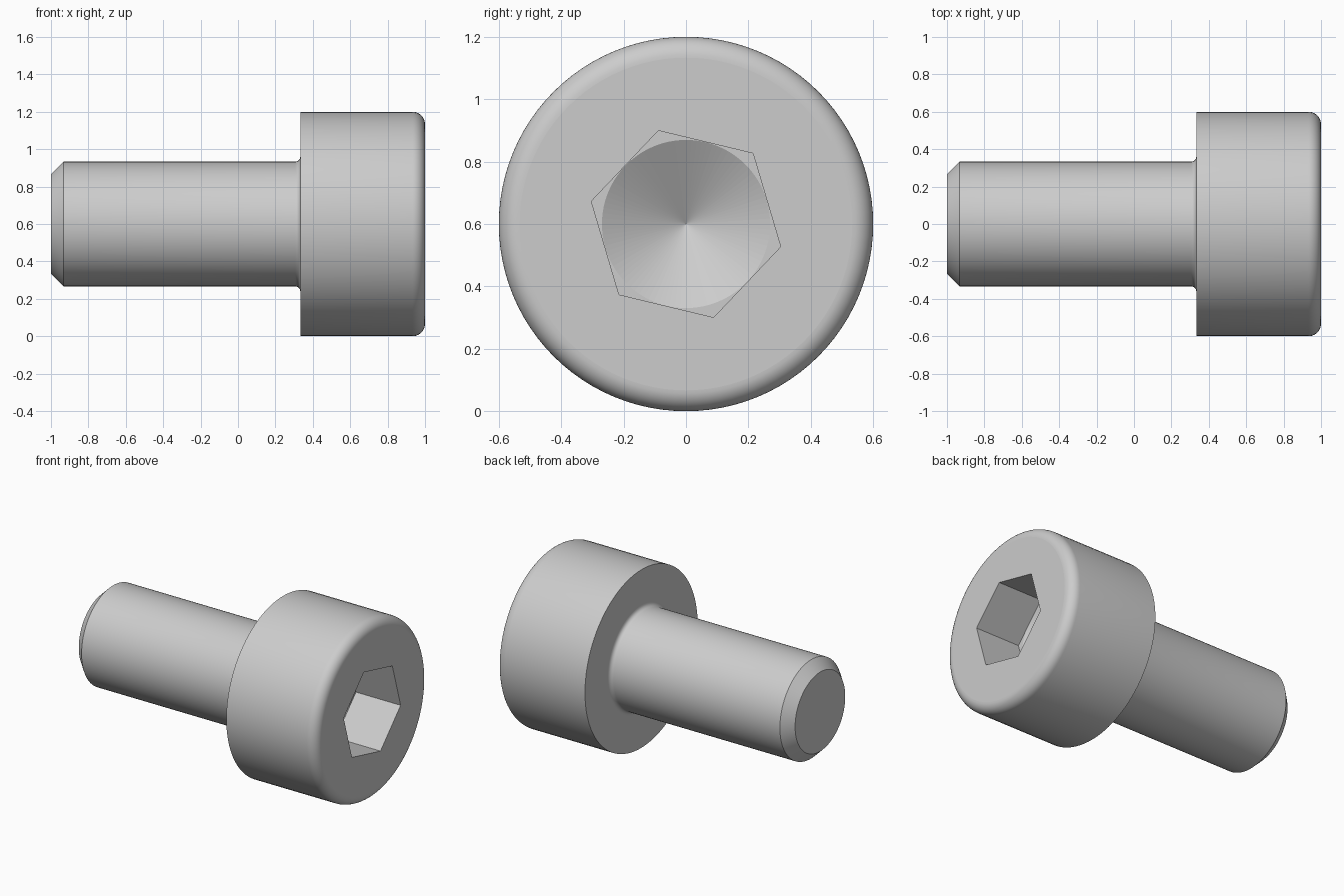
import bpy, bmesh, math

if "Cube" in bpy.data.objects:
    bpy.data.objects.remove(bpy.data.objects["Cube"])

SEG = 96
AXIS_Z = 0.6          # height of the screw axis
HEX_R, HEX_TURN = 0.312, math.radians(-13.5)
SOCKET_X, DRILL_R = 0.667, 0.2695

steel = bpy.data.materials.new("steel grey")
steel.diffuse_color = (0.604, 0.604, 0.604, 1)
steel.use_nodes = True
steel.node_tree.nodes["Principled BSDF"].inputs["Base Color"].default_value = steel.diffuse_color

bm = bmesh.new()


def ring(x, r, n=SEG, turn=0.0):
    """Closed loop of vertices around the screw axis."""
    return [bm.verts.new((x, r * math.cos(turn + 2 * math.pi * i / n),
                          AXIS_Z + r * math.sin(turn + 2 * math.pi * i / n)))
            for i in range(n)]


def skin(a, b, smooth=True):
    """Quads between two loops of equal count."""
    n = len(a)
    for i in range(n):
        f = bm.faces.new((a[i], a[(i + 1) % n], b[(i + 1) % n], b[i]))
        f.smooth = smooth


def loop_edges(loop):
    out = []
    for a, b in zip(loop, loop[1:] + loop[:1]):
        out.append(bm.edges.get((a, b)) or bm.edges.new((a, b)))
    return out


def fill_between(outer, inner):
    """Flat face with a hole."""
    bmesh.ops.triangle_fill(bm, use_beauty=True, use_dissolve=False,
                            edges=loop_edges(outer) + loop_edges(inner))


def arc(cx, cr, rad, a0, a1, n):
    return [(cx + rad * math.cos(math.radians(a0 + (a1 - a0) * i / n)),
             cr + rad * math.sin(math.radians(a0 + (a1 - a0) * i / n)))
            for i in range(n + 1)]


# Outer profile (x, radius): chamfered tip, shank, neck fillet, head, rounded rim
profile = [(-1.0, 0.267), (-0.933, 0.333)]
profile += arc(0.306, 0.36, 0.027, -90, 0, 5)
profile += [(0.333, 0.6)]
profile += arc(0.933, 0.533, 0.067, 90, 0, 10)
rings = [ring(x, r) for x, r in profile]
for a, b in zip(rings, rings[1:]):
    skin(a, b)
bm.faces.new(rings[0])

# Hex socket with a conical drill point
hex_top = ring(1.0, HEX_R, 6, HEX_TURN)
hex_floor = ring(SOCKET_X, HEX_R, 6, HEX_TURN)
drill = ring(SOCKET_X, DRILL_R)
skin(hex_top, hex_floor, False)
fill_between(rings[-1], hex_top)
fill_between(hex_floor, drill)
tip = bm.verts.new((SOCKET_X - DRILL_R * math.tan(math.radians(30)), 0, AXIS_Z))
for i in range(SEG):
    bm.faces.new((drill[i], drill[(i + 1) % SEG], tip))

bmesh.ops.recalc_face_normals(bm, faces=bm.faces[:])
flat = [f.index for f in bm.faces]
bm.faces.index_update()
flat = [f.index for f in bm.faces if not f.smooth or abs(f.normal.x) > 0.9999]

mesh = bpy.data.meshes.new("socket_screw")
bm.to_mesh(mesh)
bm.free()
mesh.materials.append(steel)
screw = bpy.data.objects.new("socket_screw", mesh)
bpy.context.collection.objects.link(screw)

# Smooth round surfaces, flat ends and socket
bpy.context.view_layer.objects.active = screw
screw.select_set(True)
bpy.ops.object.shade_smooth_by_angle(angle=math.radians(29))
for i in flat:
    mesh.polygons[i].use_smooth = False
